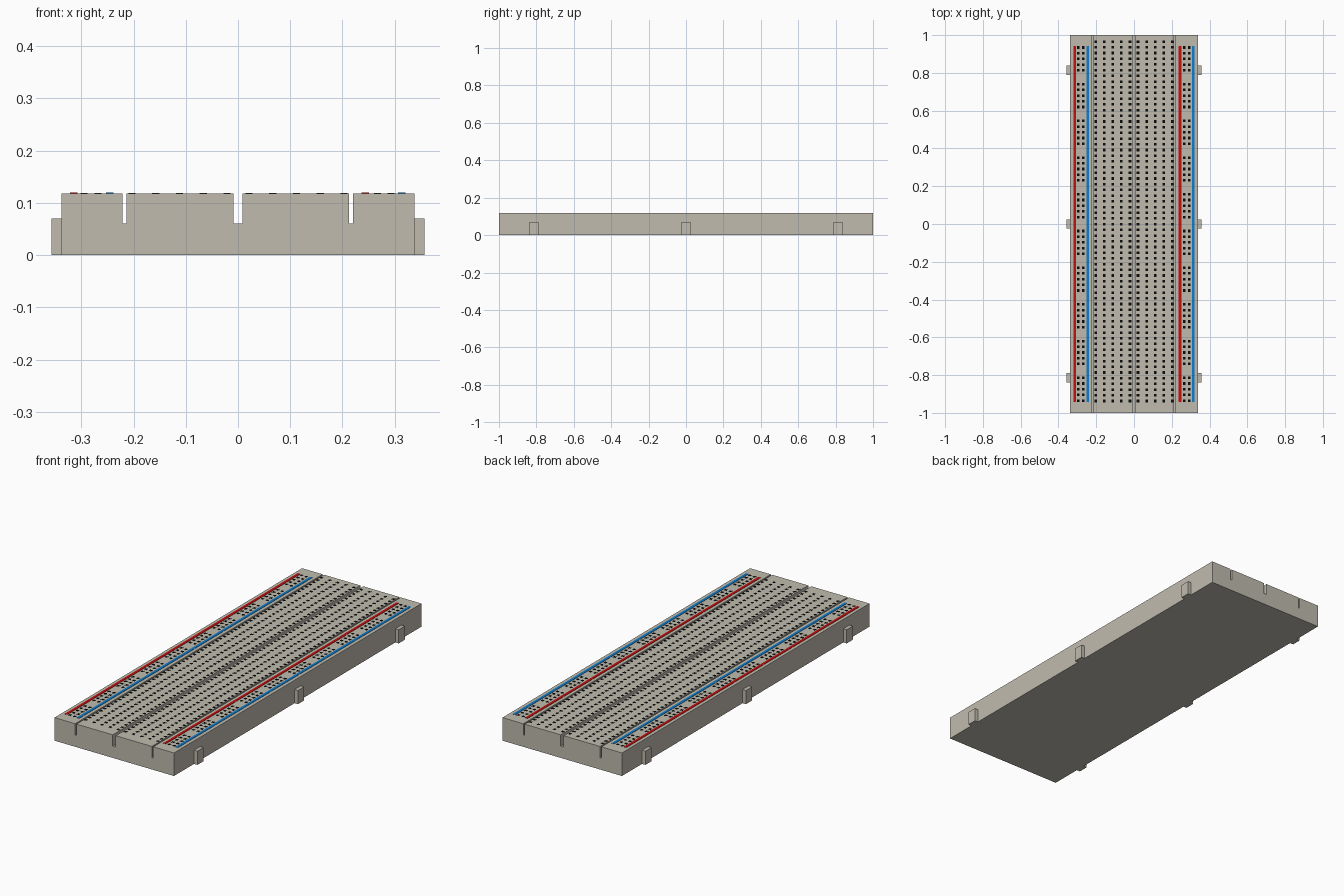
import bpy, bmesh

if "Cube" in bpy.data.objects:
    bpy.data.objects.remove(bpy.data.objects["Cube"])

TOP = 0.118       # height of the board
HALF_W = 0.338    # half width of the board
GROOVE_Z = 0.06   # floor of the grooves


def material(name, rgb):
    m = bpy.data.materials.new(name)
    m.diffuse_color = (*rgb, 1.0)
    m.use_nodes = True
    m.node_tree.nodes["Principled BSDF"].inputs["Base Color"].default_value = m.diffuse_color
    return m


beige = material("warm_grey_plastic", (0.53, 0.50, 0.43))
black = material("hole_black", (0.002, 0.002, 0.002))
red = material("rail_red", (0.56, 0.004, 0.004))
blue = material("rail_blue", (0.004, 0.205, 0.62))


def finish(name, bm, mat):
    bmesh.ops.recalc_face_normals(bm, faces=bm.faces)
    me = bpy.data.meshes.new(name)
    bm.to_mesh(me)
    bm.free()
    me.materials.append(mat)
    ob = bpy.data.objects.new(name, me)
    bpy.context.collection.objects.link(ob)
    return ob


def add_box(bm, x0, x1, y0, y1, z0, z1):
    verts = bmesh.ops.create_cube(bm, size=1.0)["verts"]
    for v in verts:
        v.co.x = x0 if v.co.x < 0 else x1
        v.co.y = y0 if v.co.y < 0 else y1
        v.co.z = z0 if v.co.z < 0 else z1


# Board: grooved front profile extruded along y
profile = [(-HALF_W, 0), (-HALF_W, TOP)]
for centre, half in ((-0.2175, 0.004), (0, 0.0085), (0.2165, 0.004)):
    a, b = centre - half, centre + half
    profile += [(a, TOP), (a, GROOVE_Z), (b, GROOVE_Z), (b, TOP)]
profile += [(HALF_W, TOP), (HALF_W, 0)]
bm = bmesh.new()
face = bm.faces.new([bm.verts.new((x, -1, z)) for x, z in profile])
ext = bmesh.ops.extrude_face_region(bm, geom=[face])["geom"]
bmesh.ops.translate(bm, vec=(0, 2, 0),
                    verts=[g for g in ext if isinstance(g, bmesh.types.BMVert)])
finish("board", bm, beige)

# Side clips
bm = bmesh.new()
for y in (-0.813, 0, 0.813):
    add_box(bm, HALF_W - 0.002, 0.357, y - 0.025, y + 0.025, 0, 0.07)
    add_box(bm, -0.357, -HALF_W + 0.002, y - 0.025, y + 0.025, 0, 0.07)
finish("side_clips", bm, beige)

# Power rail stripes
for name, x, mat in (("left_red_stripe", -0.3145, red), ("left_blue_stripe", -0.2455, blue),
                     ("right_red_stripe", 0.2435, red), ("right_blue_stripe", 0.3135, blue)):
    bm = bmesh.new()
    add_box(bm, x - 0.007, x + 0.007, -0.942, 0.942, TOP - 0.001, TOP + 0.0015)
    finish(name, bm, mat)


# Contact holes: thin dark plates
def add_hole(bm, x, y):
    s = 0.0068
    add_box(bm, x - s, x + s, y - s, y + s, TOP - 0.001, TOP + 0.0005)


bm = bmesh.new()
for row in range(64):
    for col in range(5):
        for side in (-1, 1):
            add_hole(bm, side * (0.021 + 0.0455 * col), -0.937 + 0.0302 * row)
finish("terminal_holes", bm, black)

bm = bmesh.new()
for group in range(10):
    for i in range(5):
        for x in (-0.295, -0.268, 0.267, 0.293):
            add_hole(bm, x, -0.935 + 0.1943 * group + 0.0302 * i)
finish("rail_holes", bm, black)
